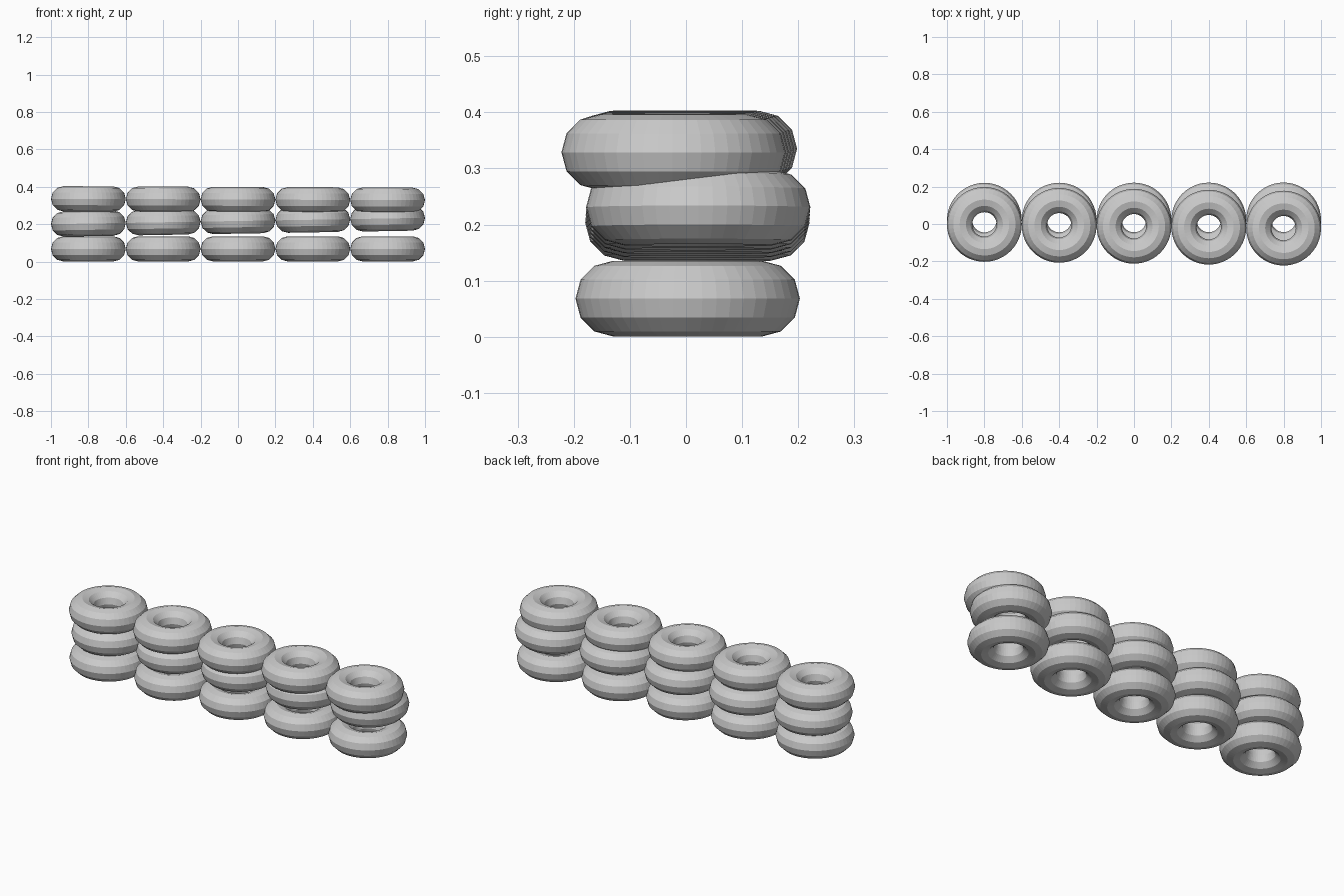
import bpy

if "Cube" in bpy.data.objects:
    bpy.data.objects.remove(bpy.data.objects["Cube"])

COUNT, PITCH = 5, 0.4


def tyre_row(name, y, z, rot_y=0.0, rot_z=0.0):
    """One row of touching tyres, pivoting about the middle of the row."""
    bpy.ops.mesh.primitive_torus_add(major_radius=0.1325, minor_radius=0.0675,
                                     major_segments=48, minor_segments=12)
    row = bpy.context.object
    row.name = name
    # shift the first tyre to the row's left end, so the origin stays central
    for v in row.data.vertices:
        v.co.x -= PITCH * (COUNT - 1) / 2
    row.location = (0, y, z)
    row.rotation_euler = (0, rot_y, rot_z)
    arr = row.modifiers.new("repeat", 'ARRAY')
    arr.count = COUNT
    arr.use_relative_offset = False
    arr.use_constant_offset = True
    arr.constant_offset_displace = (PITCH, 0, 0)
    return row


# Three loosely stacked rows, the upper two slightly skewed
tyre_row("bottom_tyres", 0.003, 0.068)
tyre_row("middle_tyres", 0.021, 0.217, rot_y=-0.017, rot_z=0.001)
tyre_row("top_tyres", -0.012, 0.332, rot_y=0.004, rot_z=-0.0125)
